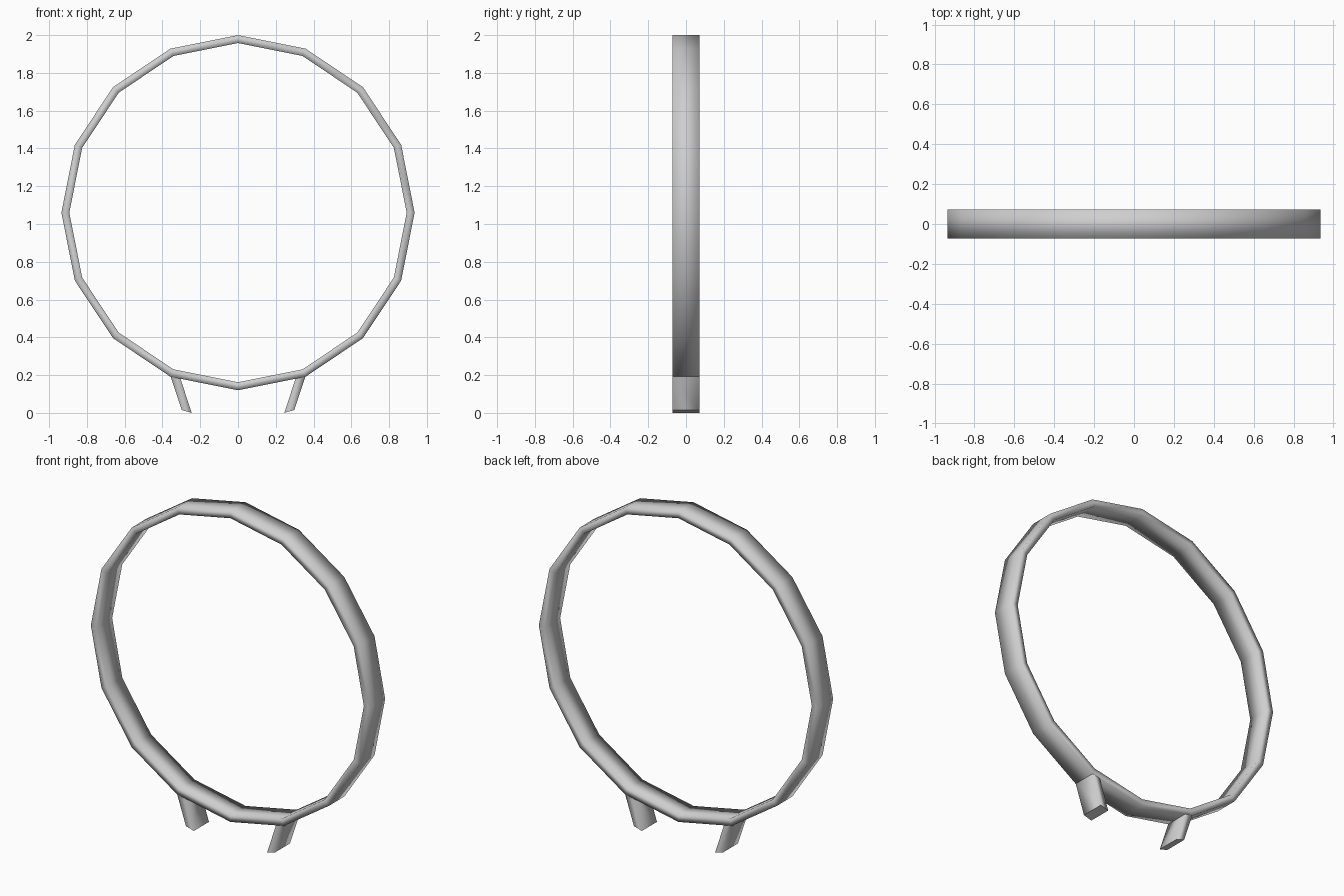
import bpy, bmesh, math

if "Cube" in bpy.data.objects:
    bpy.data.objects.remove(bpy.data.objects["Cube"])

HALF = 0.072          # half depth in y
CENTRE = 1.06         # ring centre height
N = 16                # ring segments

mat = bpy.data.materials.new("light grey")
mat.diffuse_color = (0.62, 0.62, 0.62, 1)
mat.use_nodes = True
mat.node_tree.nodes["Principled BSDF"].inputs["Base Color"].default_value = mat.diffuse_color


def make_object(name, bm):
    bmesh.ops.recalc_face_normals(bm, faces=bm.faces)
    mesh = bpy.data.meshes.new(name)
    bm.to_mesh(mesh)
    bm.free()
    mesh.materials.append(mat)
    obj = bpy.data.objects.new(name, mesh)
    bpy.context.collection.objects.link(obj)
    return obj


# ring: four-sided band swept round sixteen segments, softly shaded
bm = bmesh.new()
section = [(0, -HALF), (0, HALF), (-0.042, HALF), (-0.042, -HALF)]
loops = []
for i in range(N):
    a = 2 * math.pi * i / N
    loops.append([bm.verts.new(((0.935 + d) * math.sin(a), y,
                                CENTRE + (0.94 + d) * math.cos(a)))
                  for d, y in section])
for i in range(N):
    p, q = loops[i], loops[(i + 1) % N]
    for j in range(4):
        k = (j + 1) % 4
        bm.faces.new((p[j], p[k], q[k], q[j])).smooth = True
make_object("ring", bm)


# feet: short slanted bars growing from the underside of the ring
def foot(name, side):
    bm = bmesh.new()

    def row(outer, inner):
        (xo, zo), (xi, zi) = outer, inner
        return [bm.verts.new((side * x, y, z)) for x, y, z in
                ((xo, -HALF, zo), (xo, HALF, zo), (xi, HALF, zi), (xi, -HALF, zi))]

    top = row((0.357, 0.192), (0.305, 0.182))
    low = row((0.298, 0.015), (0.245, 0.0))
    for j in range(4):
        k = (j + 1) % 4
        bm.faces.new((top[j], top[k], low[k], low[j])).smooth = True
    # flat sole with a crisp rim
    sole = bm.faces.new(low)
    for e in sole.edges:
        e.smooth = False
    make_object(name, bm)


foot("left_foot", -1)
foot("right_foot", 1)
